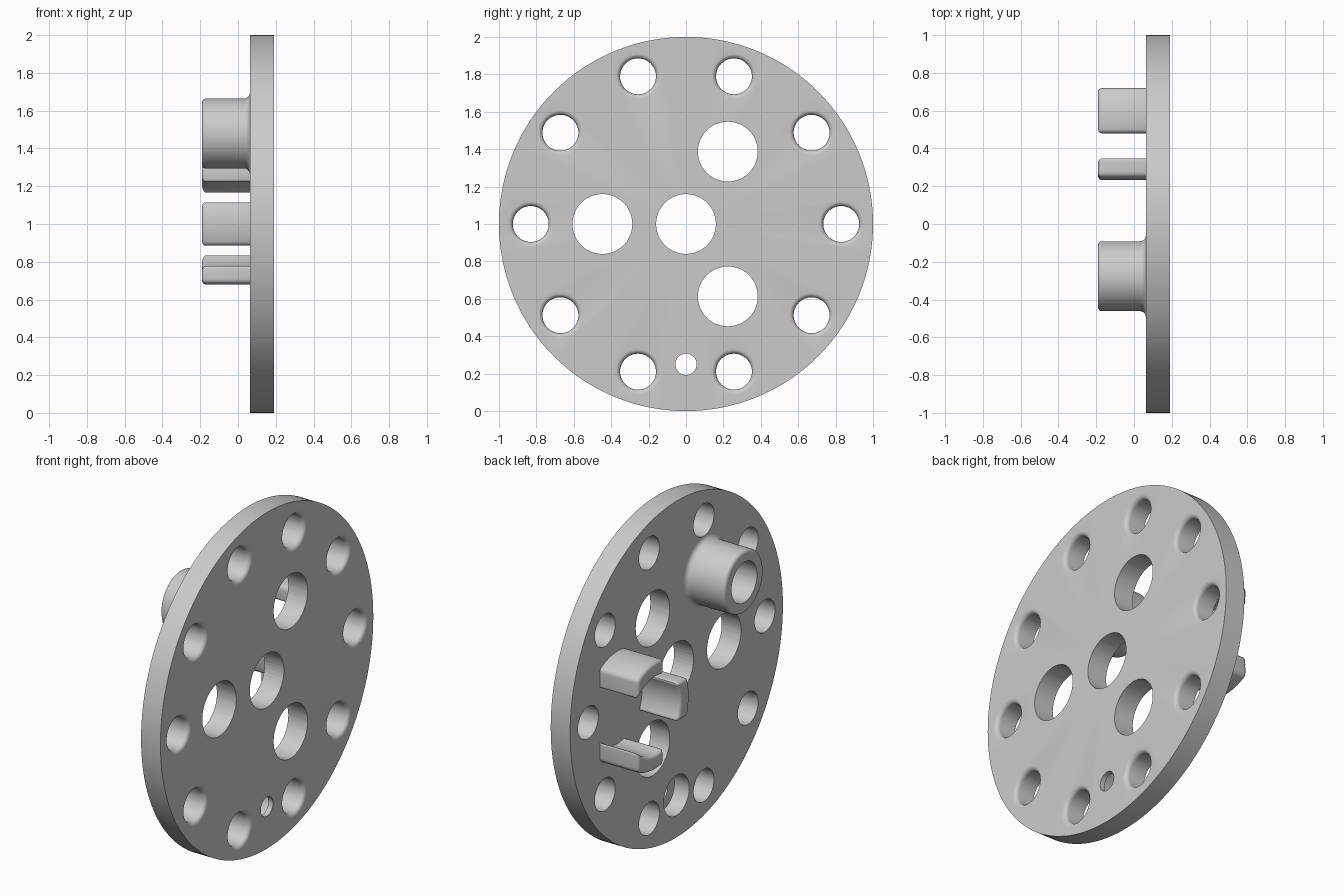
import bpy, bmesh, math
from math import sin, cos, pi, sqrt
from mathutils import Vector

cube = bpy.data.objects.get("Cube")
if cube:
    bpy.data.objects.remove(cube, do_unlink=True)

BACK, FRONT, TIP = 0.0625, 0.19, -0.19   # disc faces and end of the bosses along x
CZ = 1.0                                 # height of the disc centre

grey = bpy.data.materials.new("plain grey")
grey.use_nodes = True
grey.diffuse_color = (0.6, 0.6, 0.6, 1)
grey.node_tree.nodes["Principled BSDF"].inputs["Base Color"].default_value = (0.6, 0.6, 0.6, 1)


def finish(name, bm):
    bmesh.ops.remove_doubles(bm, verts=bm.verts, dist=1e-5)
    bmesh.ops.recalc_face_normals(bm, faces=bm.faces)
    mesh = bpy.data.meshes.new(name)
    bm.to_mesh(mesh)
    bm.free()
    mesh.materials.append(grey)
    obj = bpy.data.objects.new(name, mesh)
    bpy.context.collection.objects.link(obj)
    return obj


def lathe(name, profile, y, z, steps=48, closed=False):
    """Revolve (radius, x) points about an axis parallel to x."""
    bm = bmesh.new()
    vs = [bm.verts.new((x, y + r, z)) for r, x in profile]
    ends = vs[1:] + vs[:1] if closed else vs[1:]
    es = [bm.edges.new(pair) for pair in zip(vs, ends)]
    bmesh.ops.spin(bm, geom=vs + es, cent=(0, y, z), axis=(1, 0, 0),
                   angle=2 * pi, steps=steps, use_merge=True)
    return finish(name, bm)


def rod(name, r, x0, x1, y, z, steps=48):
    return lathe(name, [(0, x0), (r, x0), (r, x1), (0, x1)], y, z, steps)


def arc(r, x, radius, a0, a1, n=6):
    """Profile points on a quarter round centred at (r, x), degrees."""
    return [(r + radius * cos(a), x + radius * sin(a))
            for a in (math.radians(a0 + (a1 - a0) * i / n) for i in range(n + 1))]


def apply_modifier(obj, mod):
    bpy.context.view_layer.objects.active = obj
    bpy.ops.object.modifier_apply(modifier=mod.name)


def smooth(obj):
    bpy.ops.object.select_all(action='DESELECT')
    obj.select_set(True)
    bpy.context.view_layer.objects.active = obj
    bpy.ops.object.shade_smooth_by_angle(angle=math.radians(35))


def polar(radius, degrees):
    a = math.radians(degrees)
    return radius * cos(a), CZ + radius * sin(a)


# Main disc
disc = rod("disc", 1.0, BACK, FRONT, 0, CZ, 128)
cutters = []

# Four large plain holes: centre and three around it
for y, z in [(0, CZ)] + [polar(0.447, a) for a in (60, 180, 300)]:
    cutters.append(rod("large_hole", 0.16, 0, 0.3, y, z))

# Ten rim holes with a rounded lip on the front
lip = 0.025
rim_profile = ([(0, 0), (0.096, 0)]
               + arc(0.096 + lip, FRONT - lip, lip, 180, 90)
               + [(0.096 + lip, 0.3), (0, 0.3)])
for i in range(10):
    cutters.append(lathe("rim_hole", rim_profile, *polar(0.83, 36 * i)))

# Small stepped hole near the bottom
cutters.append(lathe("stepped_hole", [(0, 0), (0.12, 0), (0.12, 0.16), (0.057, 0.16),
                                      (0.057, 0.3), (0, 0.3)], 0, 0.25))

# Blind bore behind the boss
boss_y, boss_z = polar(0.553, 120)
BORE, BORE_END = 0.12, 0.1
cutters.append(rod("boss_bore", BORE, 0, BORE_END, boss_y, boss_z))

for cutter in cutters:
    mod = disc.modifiers.new("cut", 'BOOLEAN')
    mod.operation = 'DIFFERENCE'
    mod.solver = 'EXACT'
    mod.object = cutter
    apply_modifier(disc, mod)
    bpy.data.objects.remove(cutter, do_unlink=True)
smooth(disc)

# Hollow round boss with a filleted foot and rounded end
R, fillet, edge = 0.185, 0.03, 0.02
boss_profile = ([(BORE, BACK + 0.005), (R + fillet, BACK + 0.005)]
                + arc(R + fillet, BACK - fillet, fillet, 90, 180)
                + arc(R - edge, TIP + edge, edge, 0, -90)
                + [(BORE, TIP)])
smooth(lathe("round_boss", boss_profile, boss_y, boss_z, 64, closed=True))


# Curved lugs cut from a ring, each with parallel sides
def lug(name, degrees, lo, hi, inner=0.23, outer=0.32, n=10):
    cy, cz = polar(0.553, 0)
    a = math.radians(degrees)
    radial, tangent = Vector((0, cos(a), sin(a))), Vector((0, -sin(a), cos(a)))
    across = [lo + (hi - lo) * i / n for i in range(n + 1)]
    outline = ([(sqrt(outer ** 2 - v * v), v) for v in across]
               + [(sqrt(inner ** 2 - v * v), v) for v in reversed(across)])
    bm = bmesh.new()
    base = Vector((BACK + 0.03, cy, cz))
    face = bm.faces.new([bm.verts.new(base + radial * u + tangent * v) for u, v in outline])
    top = bmesh.ops.extrude_face_region(bm, geom=[face])["geom"]
    bmesh.ops.translate(bm, vec=(TIP - base.x, 0, 0),
                        verts=[g for g in top if isinstance(g, bmesh.types.BMVert)])
    obj = finish(name, bm)
    mod = obj.modifiers.new("round", 'BEVEL')
    mod.width, mod.segments = 0.02, 4
    mod.limit_method, mod.angle_limit = 'ANGLE', math.radians(35)
    mod.use_clamp_overlap = False
    apply_modifier(obj, mod)
    smooth(obj)


lug("upper_lug", 90, -0.167, 0.073)
lug("middle_lug", 180, -0.115, 0.115)
lug("lower_lug", -90, -0.073, 0.167)
